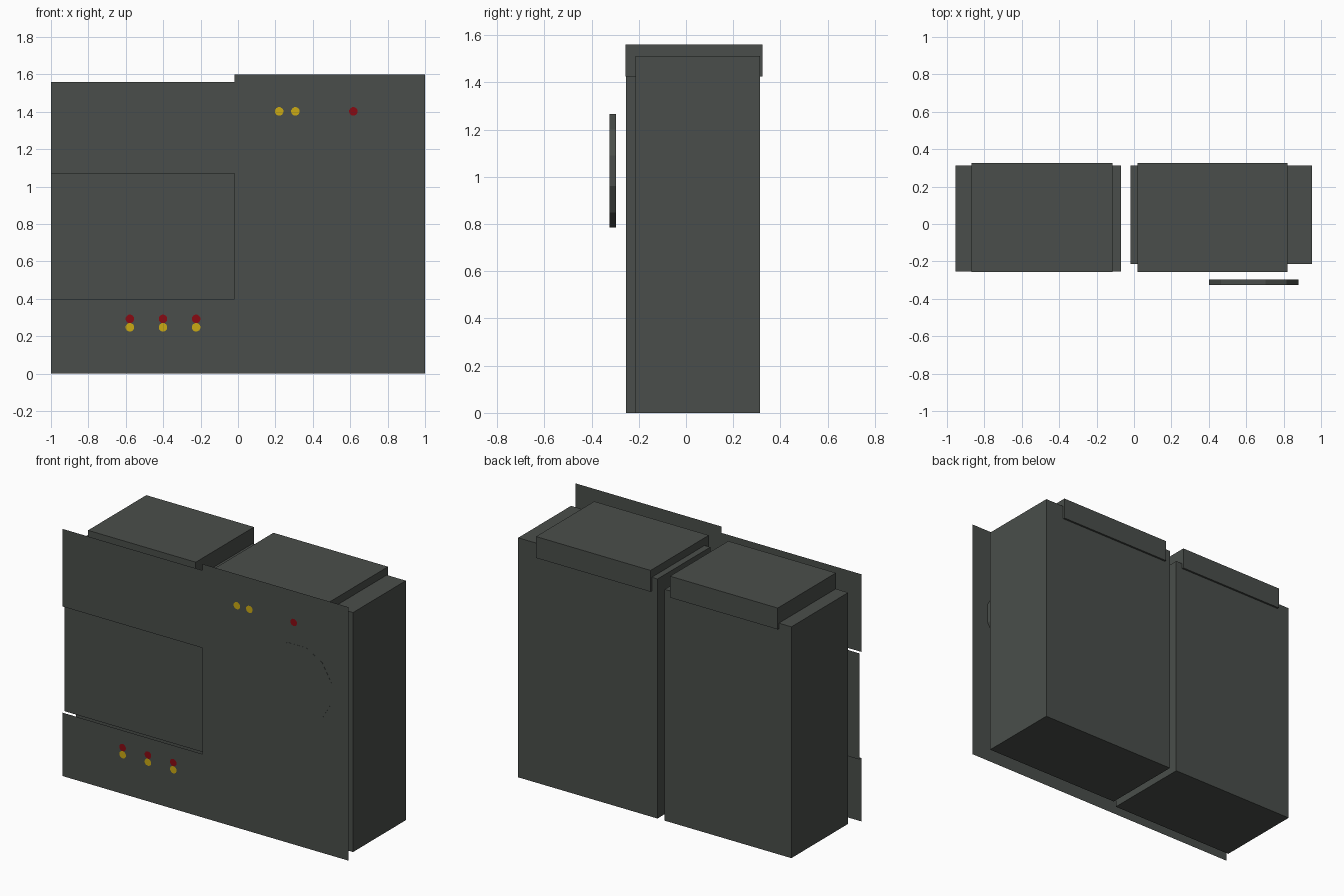
import bpy, bmesh, math

if "Cube" in bpy.data.objects:
    bpy.data.objects.remove(bpy.data.objects["Cube"])


def material(name, rgb):
    m = bpy.data.materials.new(name)
    m.diffuse_color = (*rgb, 1)
    m.use_nodes = True
    m.node_tree.nodes["Principled BSDF"].inputs["Base Color"].default_value = m.diffuse_color
    return m


GREY = material("dark_grey_metal", (0.068, 0.076, 0.069))
RED = material("red_lamp", (0.25, 0.003, 0.006))
YELLOW = material("yellow_lamp", (0.60, 0.40, 0.007))


def finish(name, bm, mat):
    me = bpy.data.meshes.new(name)
    bm.to_mesh(me)
    bm.free()
    me.materials.append(mat)
    ob = bpy.data.objects.new(name, me)
    bpy.context.collection.objects.link(ob)
    return ob


def box(name, x, y, z, mat=GREY):
    """Box from (min, max) ranges."""
    bm = bmesh.new()
    bmesh.ops.create_cube(bm, size=1)
    for v in bm.verts:
        v.co = [r[0] + (c + 0.5) * (r[1] - r[0]) for c, r in zip(v.co, (x, y, z))]
    return finish(name, bm, mat)


def plate(name, points, y, mat=GREY, depth=0):
    """Front-facing (x, z) outline at y, optionally extruded backwards."""
    bm = bmesh.new()
    face = bm.faces.new([bm.verts.new((px, y, pz)) for px, pz in points])
    if depth:
        back = bmesh.ops.extrude_face_region(bm, geom=[face], use_keep_orig=True)
        verts = [g for g in back["geom"] if isinstance(g, bmesh.types.BMVert)]
        bmesh.ops.translate(bm, verts=verts, vec=(0, depth, 0))
        bmesh.ops.recalc_face_normals(bm, faces=bm.faces)
    return finish(name, bm, mat)


def disc(x, z, half_width, sides=12):
    """Polygon with flat sides at top, bottom, left and right."""
    r = half_width / math.cos(math.pi / sides)
    angles = [(i + 0.5) * 2 * math.pi / sides for i in range(sides)]
    return [(x + r * math.cos(a), z + r * math.sin(a)) for a in angles]


# Cabinets with overhanging lids
box("left_cabinet", (-0.955, -0.07), (-0.254, 0.313), (0, 1.46))
box("left_lid", (-0.868, -0.116), (-0.256, 0.325), (1.425, 1.56))
box("right_cabinet", (-0.02, 0.953), (-0.214, 0.313), (0, 1.512))
box("right_lid", (0.02, 0.82), (-0.256, 0.325), (1.425, 1.56))

# Front panel with window opening at the left edge
plate("front_panel", [(-1, 0), (1, 0), (1, 1.6), (-0.02, 1.6), (-0.02, 1.56), (-1, 1.56),
                      (-1, 1.07), (-0.02, 1.07), (-0.02, 0.4), (-1, 0.4)], -0.324)
plate("window_pane", [(-1, 0.4), (-0.02, 0.4), (-0.02, 1.07), (-1, 1.07)], -0.301)

# Round dial set into the panel, with a backing disc behind it
plate("dial", disc(0.64, 1.025, 0.24), -0.325, depth=0.029)
plate("dial_backing", disc(0.64, 1.025, 0.222), -0.261)

# Indicator lamps
LAMP = 0.0225
for i, (x, mat) in enumerate([(0.22, YELLOW), (0.307, YELLOW), (0.617, RED)]):
    plate(f"upper_lamp_{i + 1}", disc(x, 1.402, LAMP), -0.3255, mat)
for i, x in enumerate((-0.578, -0.401, -0.224)):
    plate(f"lower_red_lamp_{i + 1}", disc(x, 0.2925, LAMP), -0.3255, RED)
    plate(f"lower_yellow_lamp_{i + 1}", disc(x, 0.2475, LAMP), -0.3255, YELLOW)
